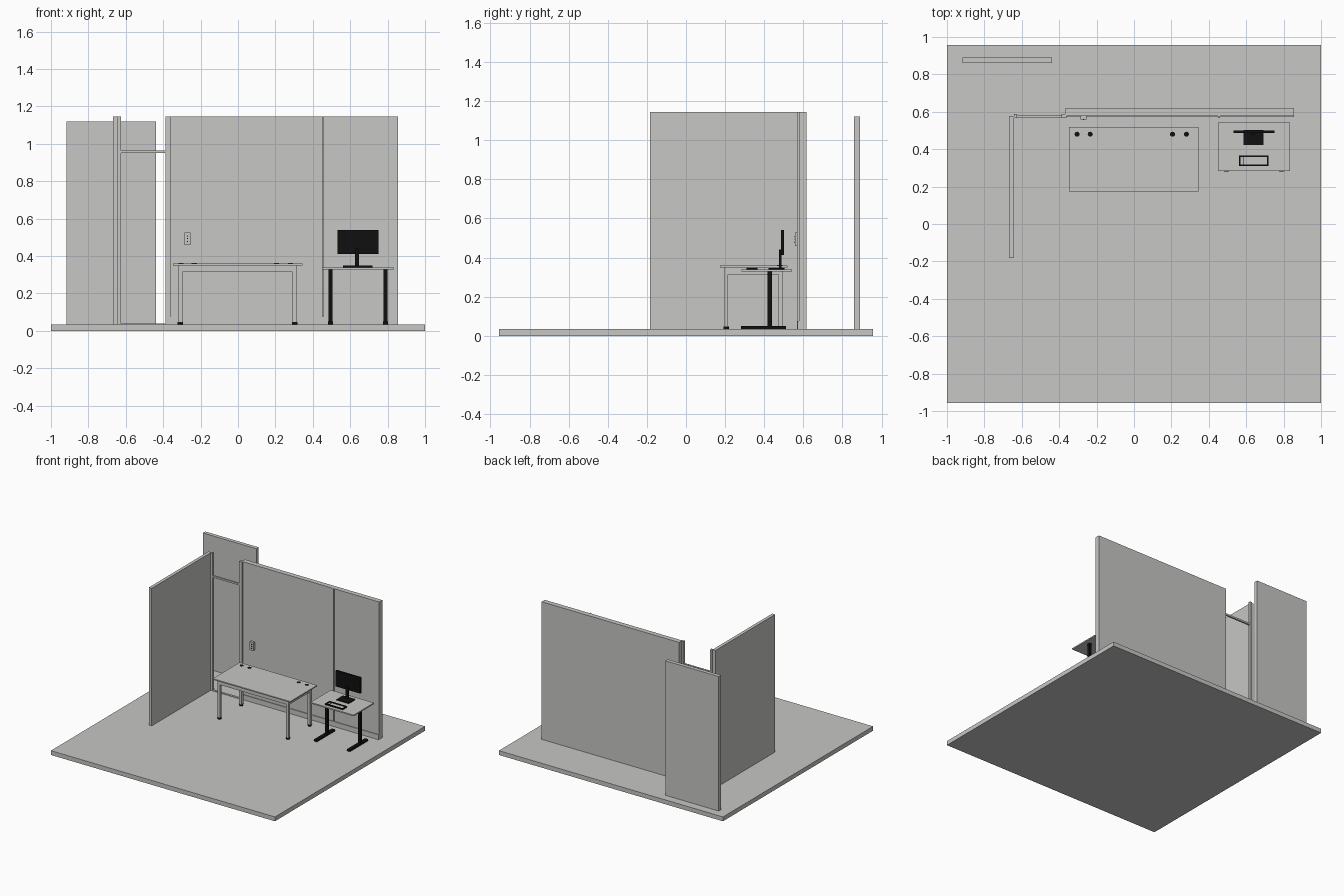
import bpy
import bmesh
import math

cube = bpy.data.objects.get("Cube")
if cube:
    bpy.data.objects.remove(cube, do_unlink=True)


def material(name, rgb):
    m = bpy.data.materials.new(name)
    m.use_nodes = True
    col = (*rgb, 1)
    m.diffuse_color = col
    bsdf = next(n for n in m.node_tree.nodes if n.type == 'BSDF_PRINCIPLED')
    bsdf.inputs["Base Color"].default_value = col
    return m


GREY = material("light grey", (0.57, 0.57, 0.56))
BLACK = material("black", (0.005, 0.005, 0.005))


def finish(name, bm, mat):
    me = bpy.data.meshes.new(name)
    bm.to_mesh(me)
    bm.free()
    me.materials.append(mat)
    ob = bpy.data.objects.new(name, me)
    bpy.context.collection.objects.link(ob)
    return ob


def box(name, x, y, z, mat=GREY):
    """Box from three (min, max) ranges."""
    bm = bmesh.new()
    bmesh.ops.create_cube(bm, size=1)
    for v in bm.verts:
        for i, (lo, hi) in enumerate((x, y, z)):
            v.co[i] = lo if v.co[i] < 0 else hi
    return finish(name, bm, mat)


def disc(name, x, y, z, r, mat=BLACK):
    """Upright cylinder from a centre, a z range and a radius."""
    bm = bmesh.new()
    bmesh.ops.create_cone(bm, cap_ends=True, segments=16, radius1=r, radius2=r,
                          depth=z[1] - z[0])
    bmesh.ops.translate(bm, verts=bm.verts, vec=(x, y, (z[0] + z[1]) / 2))
    return finish(name, bm, mat)


FLOOR, TOP = 0.035, 1.145

# Floor and walls
box("floor", (-1, 1), (-0.957, 0.957), (0, FLOOR))
box("side_wall", (-0.668, -0.642), (-0.183, 0.578), (FLOOR, TOP))
box("back_wall", (-0.37, 0.856), (0.577, 0.617), (FLOOR, TOP))
box("rear_panel", (-0.916, -0.439), (0.86, 0.891), (FLOOR, 1.12))

# Wall trim
box("skirting", (-0.37, 0.856), (0.571, 0.577), (FLOOR, 0.075))
for name, x in (("end_strip", -0.37), ("joint_strip", 0.45)):
    box(name, (x, x + 0.009), (0.568, 0.577), (0.075, TOP))

# Door frame
box("left_jamb", (-0.642, -0.625), (0.568, 0.588), (FLOOR, TOP))
box("right_jamb", (-0.387, -0.37), (0.568, 0.588), (FLOOR, TOP))
box("door_header", (-0.625, -0.387), (0.568, 0.582), (0.95, 0.964))
box("door_threshold", (-0.625, -0.387), (0.568, 0.586), (FLOOR, 0.040))

# Wall socket
box("socket_plate", (-0.286, -0.254), (0.558, 0.577), (0.46, 0.527))
for z in (0.478, 0.494, 0.508):
    box("socket_hole", (-0.273, -0.267), (0.556, 0.558), (z - 0.003, z + 0.003), BLACK)

# Large table: top, apron, four legs with dark feet
box("table_top", (-0.347, 0.344), (0.174, 0.518), (0.350, 0.359))
LX, LY, W = (-0.32, 0.314), (0.194, 0.494), 0.022
for x in (LX[0], LX[1] - W):
    box("table_side_rail", (x, x + W), (LY[0] + W, LY[1] - W), (0.314, 0.350))
    for y in (LY[0], LY[1] - W):
        box("table_leg", (x, x + W), (y, y + W), (0.045, 0.350))
        disc("table_foot", x + W / 2, y + W / 2, (FLOOR, 0.047), 0.014)
for y in (LY[0], LY[1] - W):
    box("table_long_rail", (LX[0] + W, LX[1] - W), (y, y + W), (0.314, 0.350))

# Cable grommets
for x in (-0.304, -0.234, 0.206, 0.28):
    disc("cable_grommet", x, 0.48, (0.357, 0.362), 0.0135)

# Small desk on two column legs
box("desk_top", (0.448, 0.834), (0.283, 0.543), (0.329, 0.339))
for x in (0.494, 0.789):
    box("desk_column", (x - 0.011, x + 0.011), (0.417, 0.441), (0.047, 0.329), BLACK)
    box("desk_foot", (x - 0.014, x + 0.014), (0.281, 0.512), (FLOOR, 0.049), BLACK)

# Monitor
box("monitor_screen", (0.532, 0.751), (0.486, 0.501), (0.412, 0.54), BLACK)
box("monitor_neck", (0.626, 0.648), (0.476, 0.489), (0.345, 0.44), BLACK)
box("monitor_base", (0.585, 0.693), (0.422, 0.503), (0.339, 0.347), BLACK)

# Keyboard: dark rim around light key fields
KX, KY, R = (0.561, 0.719), (0.309, 0.366), 0.008
KZ = (0.339, 0.349)
for y in (KY[0], KY[1] - R):
    box("keyboard_long_rim", KX, (y, y + R), KZ, BLACK)
for x in (KX[0], KX[1] - R):
    box("keyboard_short_rim", (x, x + R), (KY[0] + R, KY[1] - R), KZ, BLACK)
box("keyboard_divider", (0.585, 0.588), (KY[0] + R, KY[1] - R), (0.339, 0.345), BLACK)
for x in ((KX[0] + R, 0.585), (0.588, KX[1] - R)):
    box("keyboard_keys", x, (KY[0] + R, KY[1] - R), (0.339, 0.342))
